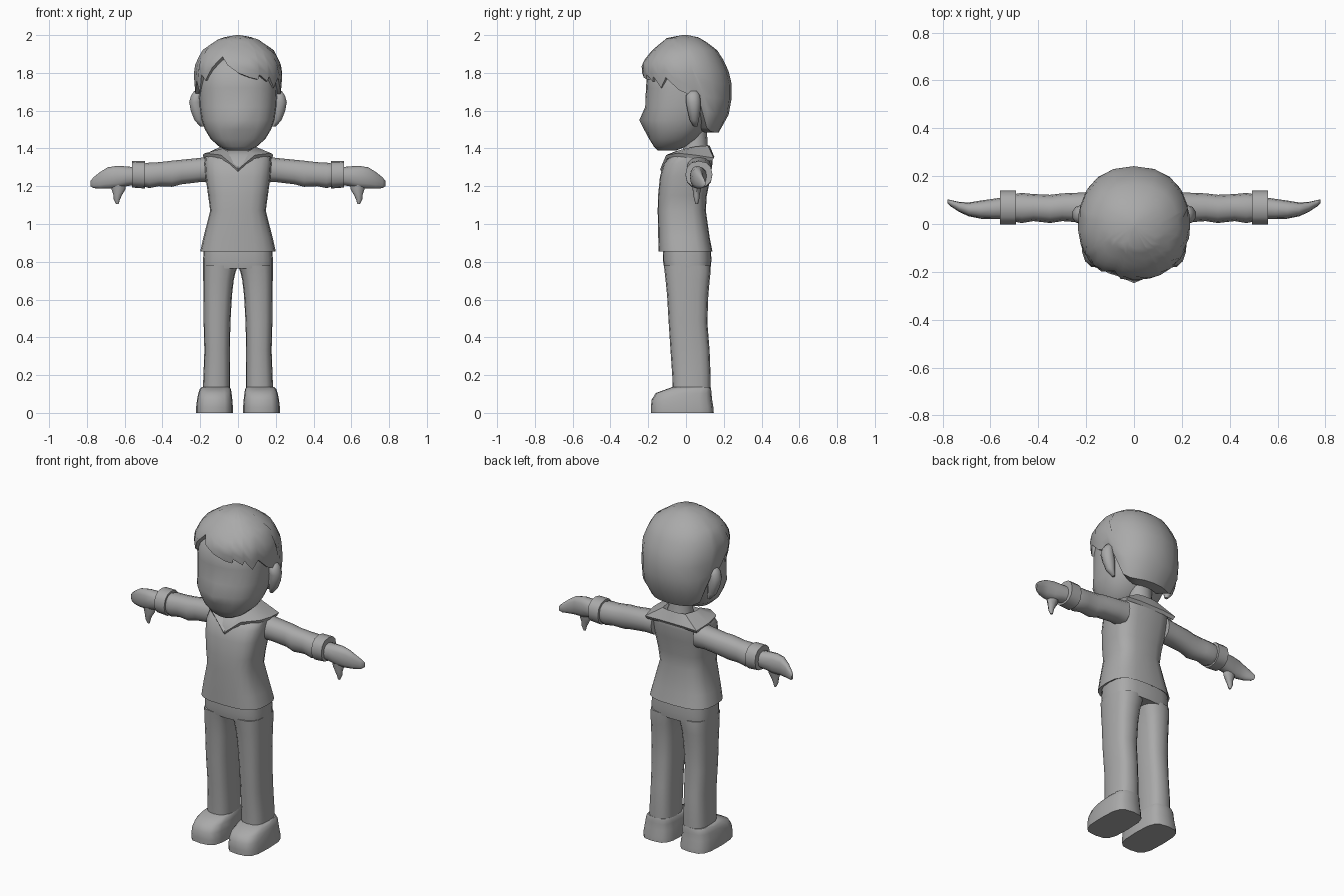
import bpy, bmesh, math

grey = bpy.data.materials.new("plain grey")
grey.diffuse_color = (0.4, 0.4, 0.4, 1)


def finish(name, bm, angle=45):
    bmesh.ops.remove_doubles(bm, verts=bm.verts, dist=0.0005)
    bmesh.ops.recalc_face_normals(bm, faces=bm.faces)
    me = bpy.data.meshes.new(name)
    bm.to_mesh(me)
    bm.free()
    me.materials.append(grey)
    ob = bpy.data.objects.new(name, me)
    bpy.context.collection.objects.link(ob)
    bpy.ops.object.select_all(action='DESELECT')
    ob.select_set(True)
    bpy.context.view_layer.objects.active = ob
    bpy.ops.object.shade_smooth_by_angle(angle=math.radians(angle))
    return ob


def loft(name, rings, angle=45, caps=(True, True), side=1):
    """Skin a list of closed rings."""
    bm = bmesh.new()
    vs = [[bm.verts.new((x * side, y, z)) for x, y, z in r] for r in rings]
    n = len(vs[0])
    for a, b in zip(vs, vs[1:]):
        for i in range(n):
            j = (i + 1) % n
            bm.faces.new((a[i], a[j], b[j], b[i]))
    if caps[0]:
        bm.faces.new(vs[0])
    if caps[1]:
        bm.faces.new(vs[-1])
    return finish(name, bm, angle)


def oval(a0, a1, b0, b1, ang, p):
    """Point on a rounded box; angle 0 is the low b side."""
    s, c = math.sin(ang), -math.cos(ang)
    f = lambda v: math.copysign(abs(v) ** (2 / p), v)
    return ((a0 + a1) / 2 + (a1 - a0) / 2 * f(s),
            (b0 + b1) / 2 + (b1 - b0) / 2 * f(c))


def flat_ring(z, x0, x1, y0, y1, p=2.6, n=16):
    return [oval(x0, x1, y0, y1, 2 * math.pi * i / n, p) + (z,) for i in range(n)]


def arm_ring(x, y0, y1, z0, z1, n=12, lean=0):
    pts = [oval(y0, y1, z0, z1, 2 * math.pi * i / n, 2.3) for i in range(n)]
    return [(x + lean * (z - z0), y, z) for y, z in pts]


# head: z, half width, front, back
face = [(1.39, .055, -.15, -.05), (1.41, .1, -.17, 0), (1.45, .145, -.195, .06),
        (1.5, .175, -.21, .1), (1.55, .193, -.225, .13), (1.62, .203, -.212, .16),
        (1.72, .208, -.212, .19), (1.82, .2, -.205, .18), (1.9, .15, -.13, .13)]
rings = [flat_ring(z, -w, w, f, b, 2.4, 24) for z, w, f, b in face]
for k, push in ((3, .012), (4, .022), (5, .004)):      # small pointed nose
    x, y, z = rings[k][0]
    rings[k][0] = (x, y - push, z)
loft("head", rings, 60)

# hair shell: z, half width, front, back
hair = [(2.0, .01, -.02, .01), (1.985, .095, -.1, .08), (1.92, .19, -.18, .165),
        (1.85, .226, -.235, .21), (1.81, .235, -.234, .225), (1.72, .23, -.222, .247),
        (1.6, .215, -.12, .235), (1.53, .195, -.06, .205), (1.48, .15, -.02, .17)]


def hair_point(z, ang):
    for (z0, *a), (z1, *b) in zip(hair, hair[1:]):
        if z >= z1:
            break
    t = (z0 - z) / (z0 - z1)
    w, f, bk = (u + (v - u) * t for u, v in zip(a, b))
    return oval(-w, w, f, bk, ang, 2.2) + (z,)


# ragged hairline: degrees from the front, lowest height
line = [(-180, 1.485), (-160, 1.485), (-140, 1.485), (-122, 1.49), (-106, 1.51),
        (-98, 1.69), (-85, 1.69), (-70, 1.76), (-62, 1.69), (-54, 1.79), (-46, 1.76),
        (-34, 1.83), (-21, 1.885), (-12, 1.84), (0, 1.8), (14, 1.775), (25, 1.765),
        (27, 1.79), (40, 1.755), (43, 1.78), (54, 1.72), (64, 1.775), (78, 1.71),
        (88, 1.685), (98, 1.7), (106, 1.51), (122, 1.49), (140, 1.485), (160, 1.485)]
steps = 9
rings = []
for k in range(steps + 1):
    t = (k / steps) ** 1.7
    rings.append([hair_point(2 - (2 - zb) * t, math.radians(d)) for d, zb in line])
rings.append([(x * .6, .02 + (y - .02) * .6, z) for x, y, z in rings[-1]])
loft("hair", rings, 50, (True, False))

# neck
loft("neck", [flat_ring(1.34, -.085, .085, -.03, .13, 2, 12),
              flat_ring(1.42, -.07, .07, -.01, .115, 2, 12),
              flat_ring(1.5, -.07, .07, 0, .11, 2, 12)])

# shirt: z, half width, front, back
shirt = [(.855, .2, -.145, .14), (.93, .183, -.147, .125), (1.07, .147, -.15, .105),
         (1.15, .158, -.148, .11), (1.25, .172, -.138, .13), (1.32, .177, -.118, .14),
         (1.365, .172, -.08, .14), (1.39, .1, -.04, .125)]
rings = [flat_ring(z, -w, w, f, b, 3, 20) for z, w, f, b in shirt]
inner = flat_ring(.87, -.17, .17, -.11, .12, 3, 20)
loft("shirt", [inner] + rings, 50)

# collar with a V at the front and a straight flap behind
outer = [(0, -.137, 1.29), (.09, -.105, 1.365), (.175, -.04, 1.375), (.187, .05, 1.365),
         (.172, .147, 1.35), (.08, .15, 1.355)]
inside = [(0, -.075, 1.345), (.055, -.055, 1.385), (.08, 0, 1.4), (.09, .05, 1.41),
          (.075, .115, 1.415), (.035, .125, 1.415)]


def both(half, back):
    return half + [back] + [(-x, y, z) for x, y, z in half[:0:-1]]


top_out = both(outer, (0, .15, 1.355))
top_in = both(inside, (0, .125, 1.415))
low = [(x * .96, y * .93, z - .018) for x, y, z in top_out]
loft("collar", [low, top_out, top_in, [(x * .6, .05 + (y - .05) * .6, z - .04) for x, y, z in top_in]],
     40, (False, False))

# hips
loft("trouser_hips", [flat_ring(.765, -.184, .184, -.115, .13, 3.2, 20),
                      flat_ring(.81, -.185, .185, -.123, .135, 3.2, 20),
                      flat_ring(.88, -.18, .18, -.12, .13, 3.2, 20)])

for side, tag in ((1, "left"), (-1, "right")):
    # trouser leg: z, inner x, outer x, front, back
    leg = [(.12, .042, .186, -.07, .13), (.2, .042, .183, -.073, .13),
           (.33, .043, .178, -.082, .125), (.48, .04, .182, -.092, .113),
           (.62, .032, .183, -.1, .118), (.7, .023, .184, -.108, .125),
           (.745, .013, .184, -.113, .13), (.78, 0, .184, -.117, .13)]
    loft(tag + "_trouser_leg", [flat_ring(z, a, b, f, k, 2.8) for z, a, b, f, k in leg],
         50, side=side)

    # shoe
    shoe = [(0, .027, .222, -.185, .147), (.03, .027, .222, -.186, .145),
            (.07, .03, .217, -.182, .138), (.105, .034, .21, -.16, .135),
            (.125, .037, .203, -.105, .133), (.138, .045, .19, -.07, .13)]
    loft(tag + "_shoe", [flat_ring(z, a, b, f, k, 3.4) for z, a, b, f, k in shoe],
         45, side=side)

    # sleeve: x, y range, z range
    sleeve = [(.14, .0, .135, 1.22, 1.36), (.2, .005, .132, 1.222, 1.35),
              (.3, .012, .128, 1.21, 1.34), (.35, .004, .122, 1.197, 1.335),
              (.42, .012, .125, 1.2, 1.327), (.47, .004, .13, 1.19, 1.325),
              (.5, .01, .125, 1.2, 1.32)]
    loft(tag + "_sleeve", [arm_ring(*r) for r in sleeve], 50, side=side)

    # turned cuff
    cuff = [(.493, .02, .115, 1.205, 1.315), (.493, -.003, .14, 1.188, 1.333),
            (.56, -.003, .14, 1.193, 1.333), (.56, .02, .115, 1.21, 1.31)]
    loft(tag + "_cuff", [arm_ring(*r) for r in cuff], 40, side=side)

    # mitten hand, curving backwards at the tip
    hand = [(.54, .02, .112, 1.208, 1.3), (.59, .02, .105, 1.2, 1.305),
            (.64, .022, .098, 1.188, 1.308), (.69, .032, .09, 1.187, 1.3),
            (.73, .05, .092, 1.187, 1.275), (.765, .073, .1, 1.19, 1.247),
            (.78, .088, .103, 1.2, 1.23)]
    loft(tag + "_hand", [arm_ring(*r) for r in hand], 60, side=side)

    # thumb hanging down, bent outwards
    thumb = [(1.225, .595, .68, .03, .085), (1.185, .595, .67, .035, .08),
             (1.155, .613, .66, .038, .073), (1.13, .625, .658, .043, .07),
             (1.105, .632, .645, .05, .064)]
    loft(tag + "_thumb", [flat_ring(z, a, b, f, k, 2, 8) for z, a, b, f, k in thumb],
         60, side=side)

    # ear: z, inner x, outer x, front, back
    ear = [(1.515, .18, .2, .04, .06), (1.55, .18, .232, .02, .068),
           (1.6, .18, .252, .008, .076), (1.645, .19, .26, 0, .078),
           (1.68, .19, .25, .0, .074), (1.705, .2, .232, .02, .06)]
    loft(tag + "_ear", [flat_ring(z, a, b, f, k, 2, 10) for z, a, b, f, k in ear],
         60, side=side)
